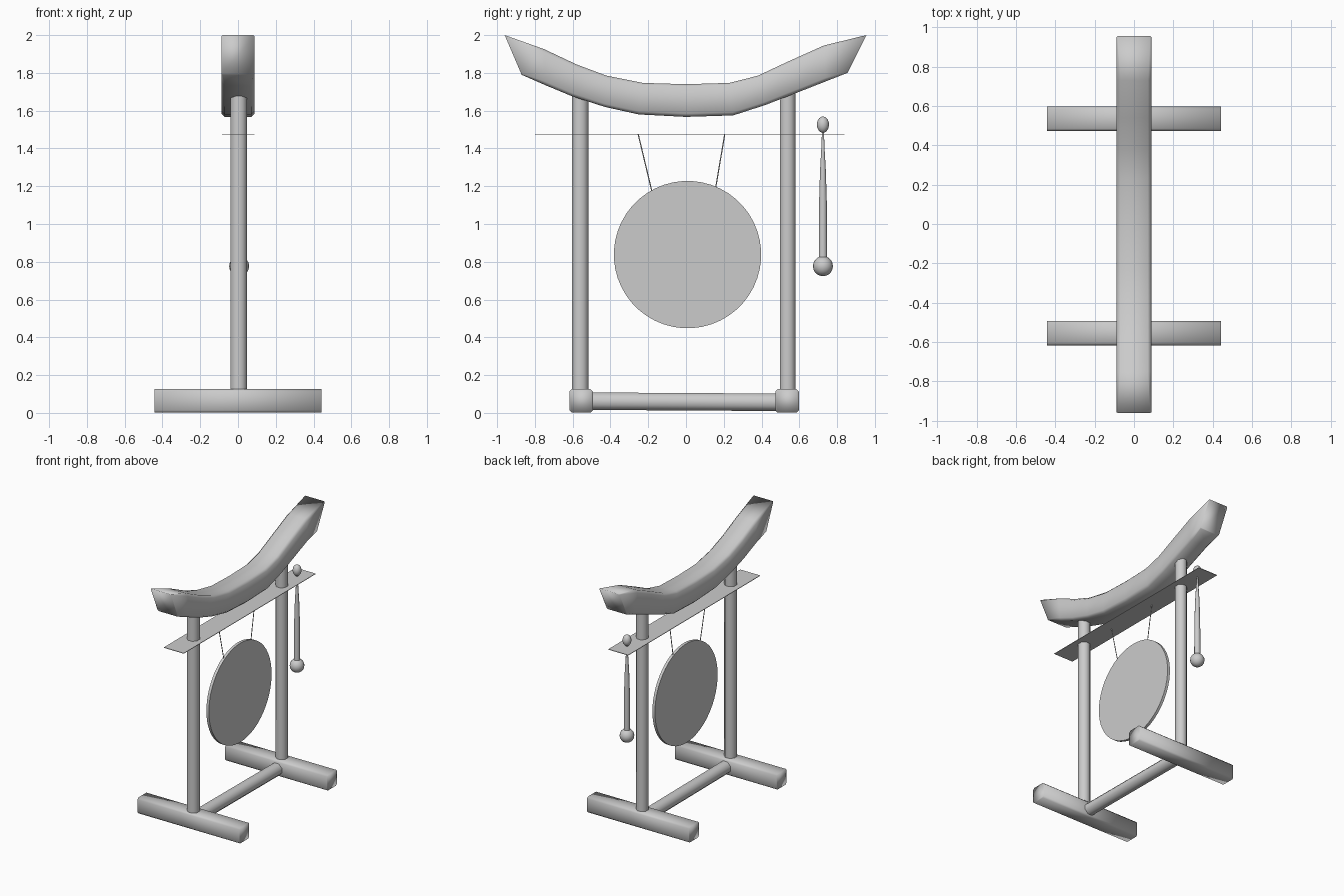
import bpy, math
from mathutils import Vector

if "Cube" in bpy.data.objects:
    bpy.data.objects.remove(bpy.data.objects["Cube"])

grey = bpy.data.materials.new("plain grey")
grey.diffuse_color = (0.6, 0.6, 0.6, 1)
grey.use_nodes = True
grey.node_tree.nodes["Principled BSDF"].inputs["Base Color"].default_value = grey.diffuse_color


def loft(name, rings, sharp=None):
    """Skin a list of equal-length point rings and cap both ends."""
    n = len(rings[0])
    verts = [p for r in rings for p in r]
    faces = []
    for i in range(len(rings) - 1):
        for j in range(n):
            k = (j + 1) % n
            faces.append((i * n + j, i * n + k, (i + 1) * n + k, (i + 1) * n + j))
    faces.append(tuple(range(n - 1, -1, -1)))
    faces.append(tuple(range(len(verts) - n, len(verts))))
    me = bpy.data.meshes.new(name)
    me.from_pydata(verts, [], faces)
    ob = bpy.data.objects.new(name, me)
    bpy.context.collection.objects.link(ob)
    return finish(ob, name, sharp)


def finish(ob, name, sharp=None):
    ob.name = name
    ob.data.materials.append(grey)
    bpy.ops.object.select_all(action='DESELECT')
    ob.select_set(True)
    bpy.context.view_layer.objects.active = ob
    # consistent outward normals
    bpy.ops.object.mode_set(mode='EDIT')
    bpy.ops.mesh.select_all(action='SELECT')
    bpy.ops.mesh.normals_make_consistent(inside=False)
    bpy.ops.object.mode_set(mode='OBJECT')
    if sharp:
        bpy.ops.object.shade_smooth_by_angle(angle=math.radians(sharp))
    else:
        bpy.ops.object.shade_smooth()
    return ob


def rod(name, stations, sides=8, sharp=50):
    """Round rod through (point, radius) stations."""
    a, b = Vector(stations[0][0]), Vector(stations[-1][0])
    q = (b - a).to_track_quat('Z', 'Y')
    rings = []
    for p, r in stations:
        rings.append([Vector(p) + q @ Vector((r * math.cos(t), r * math.sin(t), 0))
                      for t in (2 * math.pi * (i + 0.5) / sides for i in range(sides))])
    return loft(name, rings, sharp)


def section(c):
    """Chamfered unit square, coordinates -1..1."""
    d = 1 - c
    return [(d, -1), (1, -d), (1, d), (d, 1), (-d, 1), (-1, d), (-1, -d), (-d, -1)]


# curved top beam: (top y, top z, bottom y, bottom z)
profile = [(-0.96, 2.0, -0.87, 1.79), (-0.75, 1.925, -0.74, 1.733),
           (-0.58, 1.845, -0.60, 1.675), (-0.42, 1.785, -0.43, 1.62),
           (-0.23, 1.747, -0.25, 1.58), (0.0, 1.74, 0.0, 1.567),
           (0.23, 1.747, 0.25, 1.575), (0.38, 1.785, 0.42, 1.63),
           (0.54, 1.86, 0.60, 1.70), (0.73, 1.945, 0.74, 1.755),
           (0.955, 2.0, 0.855, 1.80)]
rings = []
for i, (yt, zt, yb, zb) in enumerate(profile):
    end = i in (0, len(profile) - 1)
    top, bot = Vector((0, yt, zt)), Vector((0, yb, zb))
    rings.append([bot.lerp(top, (v + 1) / 2) + Vector((u * 0.088, 0, 0))
                  for u, v in section(0.06 if end else 0.2)])
loft("top_beam", rings)

# feet and posts
for side, fy, py, r in (("left", -0.555, -0.56, 0.047), ("right", 0.535, 0.538, 0.045)):
    loft(side + "_foot", [[(x, fy + u * 0.062, 0.0635 + v * 0.0625) for u, v in section(0.2)]
                          for x in (-0.443, 0.443)])
    rod(side + "_post", [((0.004, py, 0.1), r), ((0.004, py, 1.72), r)])

# lower crossbar
rod("lower_crossbar", [((0.004, -0.52, 0.062), 0.05), ((0.004, 0.5, 0.056), 0.05)])

# thin hanging shelf
loft("hanging_board", [[(x, y, z) for x, z in ((-0.085, 1.473), (0.088, 1.473),
                                               (0.088, 1.477), (-0.085, 1.477))]
                       for y in (-0.80, 0.84)], 30)

# gong disc and its cords
rod("gong", [((-0.008, 0.008, 0.838), 0.39), ((0.014, 0.008, 0.838), 0.39)], 48, 40)
rod("left_cord", [((0.003, -0.253, 1.475), 0.003), ((0.003, -0.18, 1.17), 0.003)], 6)
rod("right_cord", [((0.003, 0.205, 1.475), 0.003), ((0.003, 0.155, 1.18), 0.003)], 6)

# hanging mallet: knob, tapered handle, ball head
mx, my = 0.006, 0.725
rod("mallet_handle", [((mx, my, z), r) for z, r in
                      ((0.80, 0.023), (1.12, 0.021), (1.28, 0.016), (1.40, 0.009), (1.50, 0.005))], 12)
for name, z, r, stretch in (("mallet_head", 0.777, 0.053, 1), ("mallet_knob", 1.526, 0.032, 1.35)):
    bpy.ops.mesh.primitive_uv_sphere_add(segments=16, ring_count=10, radius=r, location=(mx, my, z))
    ob = bpy.context.object
    ob.scale.z = stretch
    finish(ob, name)
